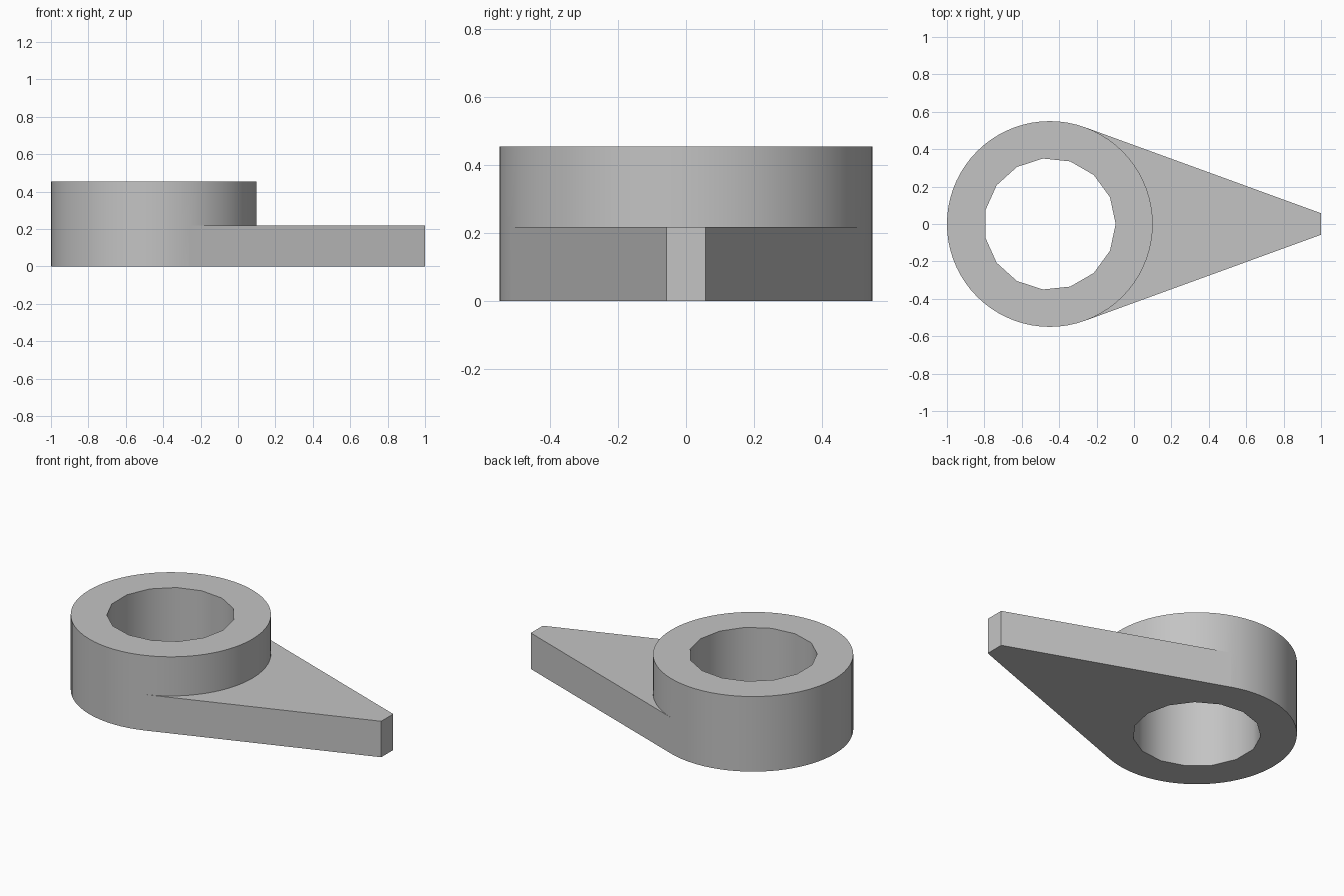
import bpy, bmesh, math

cube = bpy.data.objects.get("Cube")
if cube:
    bpy.data.objects.remove(cube)

CENTRE, OUTER, HOLE = -0.45, 0.55, 0.352
ARM_Z, RING_Z = 0.218, 0.455
SIDES, HOLE_SIDES = 72, 15
TANGENT = 14                       # ring vertex where the arm leaves the ring
TIP_X, TIP_Y = 1.0, 0.0575

grey = bpy.data.materials.new("mid_grey")
grey.use_nodes = True
colour = (0.55, 0.55, 0.55, 1)
grey.diffuse_color = colour
grey.node_tree.nodes["Principled BSDF"].inputs["Base Color"].default_value = colour

bm = bmesh.new()


def circle(radius, sides, z):
    step = math.tau / sides
    return [bm.verts.new((CENTRE + radius * math.cos(i * step),
                          radius * math.sin(i * step), z)) for i in range(sides)]


def wall(low, high, indices):
    n = len(low)
    for i in indices:
        j = (i + 1) % n
        bm.faces.new((low[i % n], low[j], high[j], high[i % n]))


def loop_edges(verts):
    return [bm.edges.get(pair) or bm.edges.new(pair)
            for pair in zip(verts, verts[1:] + verts[:1])]


def fill_between(outline, hole, up):
    bmesh.ops.triangle_fill(bm, use_beauty=True, normal=(0, 0, up),
                            edges=loop_edges(outline) + loop_edges(hole))


# Ring walls: full height at the back, upper part only above the arm
base, middle, top = (circle(OUTER, SIDES, z) for z in (0, ARM_Z, RING_Z))
hole_base, hole_top = (circle(HOLE, HOLE_SIDES, z) for z in (0, RING_Z))
back = range(TANGENT, SIDES - TANGENT)
wall(base, middle, back)
wall(middle, top, range(SIDES))
wall(hole_base, hole_top, range(HOLE_SIDES))

# Unused base vertices lie under the arm
bmesh.ops.delete(bm, geom=[v for v in base if not v.link_faces], context='VERTS')
base_arc = [v for v in base if v.is_valid]

# Tapered arm: sides, blunt tip and top
tip_low, tip_high = ([bm.verts.new((TIP_X, y, z)) for y in (-TIP_Y, TIP_Y)]
                     for z in (0, ARM_Z))
low = [base_arc[-1], *tip_low, base_arc[0]]
high = [middle[-TANGENT], *tip_high, middle[TANGENT]]
flat = [bm.faces.new((low[i], low[i + 1], high[i + 1], high[i])) for i in range(3)]
front_arc = [middle[i] for i in range(TANGENT, -TANGENT - 1, -1)]
flat.append(bm.faces.new(front_arc + tip_high))

# Top annulus and pierced underside
fill_between(top, hole_top, 1)
fill_between(base_arc + tip_low, hole_base, -1)
bmesh.ops.recalc_face_normals(bm, faces=bm.faces)
bm.faces.index_update()
flat_ids = [f.index for f in flat]

mesh = bpy.data.meshes.new("ring_with_arm")
bm.to_mesh(mesh)
bm.free()
mesh.materials.append(grey)
lever = bpy.data.objects.new("ring_with_arm", mesh)
bpy.context.collection.objects.link(lever)

# Smooth curved walls, flat arm
bpy.ops.object.select_all(action='DESELECT')
lever.select_set(True)
bpy.context.view_layer.objects.active = lever
bpy.ops.object.shade_smooth_by_angle(angle=math.radians(30))
for i in flat_ids:
    mesh.polygons[i].use_smooth = False
